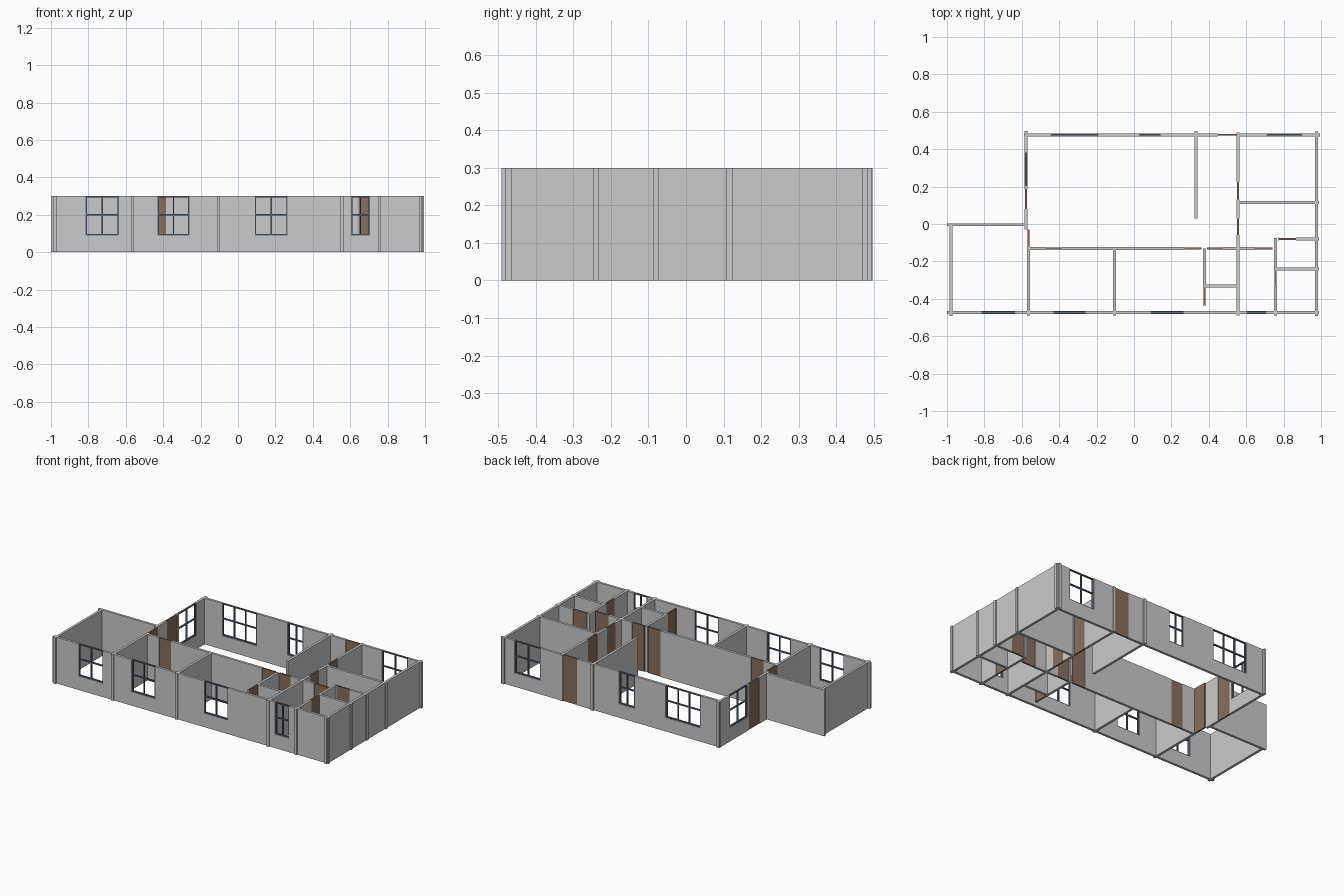
import bpy, bmesh
from mathutils import Matrix, Vector

if "Cube" in bpy.data.objects:
    bpy.data.objects.remove(bpy.data.objects["Cube"])

H, T = 0.30, 0.016          # wall height and thickness
SILL, RAIL, BAR = 0.09, 0.20, 0.007


def material(name, rgb):
    m = bpy.data.materials.new(name)
    m.diffuse_color = (*rgb, 1)
    m.use_nodes = True
    m.node_tree.nodes["Principled BSDF"].inputs["Base Color"].default_value = m.diffuse_color
    return m


WOOD = material("door_wood", (0.25, 0.16, 0.11))
FRAME = material("window_frame", (0.12, 0.16, 0.22))


def build(name, boxes, mat=None):
    """One object from a list of (min corner, max corner) boxes."""
    bm = bmesh.new()
    for lo, hi in boxes:
        lo, hi = Vector(lo), Vector(hi)
        bmesh.ops.create_cube(bm, size=1, matrix=Matrix.Translation((lo + hi) / 2)
                              @ Matrix.Diagonal((*(hi - lo), 1)))
    me = bpy.data.meshes.new(name)
    bm.to_mesh(me)
    bm.free()
    ob = bpy.data.objects.new(name, me)
    bpy.context.collection.objects.link(ob)
    if mat:
        me.materials.append(mat)


def span(axis, pos, a, b, z0, z1, thick):
    """Box running along one axis from a to b, centred on pos across it."""
    p, q = pos - thick / 2, pos + thick / 2
    if axis == "x":
        return (a, p, z0), (b, q, z1)
    return (p, a, z0), (q, b, z1)


def wall(name, axis, pos, start, end, doors=(), windows=()):
    """Wall with full-height door panels and open-topped barred windows."""
    solid, cursor = [], start
    for a, b in sorted([*doors, *[w[:2] for w in windows]]):
        if a > cursor:
            solid.append(span(axis, pos, cursor, a, 0, H, T))
        cursor = b
    if end > cursor:
        solid.append(span(axis, pos, cursor, end, 0, H, T))
    solid += [span(axis, pos, a, b, 0, SILL, T) for a, b, _ in windows]
    build(name, solid)
    for a, b in doors:
        build(name + "_door", [span(axis, pos, a, b, 0, H, 0.010)], WOOD)
    for a, b, cols in windows:
        bars = [span(axis, pos, a, b, z - BAR / 2, z + BAR / 2, 0.010)
                for z in (SILL + BAR / 2, RAIL, H - BAR / 2)]
        for i in range(cols + 1):
            c = a + BAR / 2 + (b - a - BAR) * i / cols
            bars.append(span(axis, pos, c - BAR / 2, c + BAR / 2, SILL, H, 0.010))
        build(name + "_window", bars, FRAME)


# outer walls
wall("front_wall", "x", -0.473, -1.0, 0.99,
     windows=[(-0.815, -0.637, 2), (-0.43, -0.26, 2), (0.09, 0.265, 2), (0.605, 0.705, 2)])
wall("back_wall", "x", 0.477, -0.587, 0.995, doors=[(0.447, 0.55)],
     windows=[(-0.445, -0.193, 3), (0.03, 0.143, 2), (0.71, 0.897, 2)])
wall("right_wall", "y", 0.975, -0.492, 0.495)
wall("left_wall", "y", -0.979, -0.492, 0.0)
wall("left_step_wall", "x", -0.004, -1.0, -0.57)
wall("left_rear_wall", "y", -0.577, -0.03, 0.497,
     doors=[(0.08, 0.187)], windows=[(0.203, 0.383, 2)])

# long corridor walls
wall("corridor_wall", "x", -0.13, -0.57, 0.36, doors=[(-0.472, -0.385), (0.27, 0.36)])
wall("hall_wall", "x", -0.13, 0.39, 0.74, doors=[(0.39, 0.475), (0.645, 0.74)])

# partitions running front to back
wall("left_partition", "y", -0.564, -0.49, -0.03, doors=[(-0.12, -0.03)])
wall("middle_partition", "y", -0.103, -0.49, -0.125)
wall("rear_partition", "y", 0.332, 0.03, 0.497)
wall("closet_partition", "y", 0.377, -0.435, -0.13, doors=[(-0.43, -0.34)])
wall("right_partition", "y", 0.557, -0.49, 0.49, doors=[(-0.06, 0.03), (0.13, 0.225)])
wall("bath_partition", "y", 0.757, -0.49, -0.075, doors=[(-0.335, -0.25)])

# short partitions running side to side
wall("closet_divider", "x", -0.332, 0.377, 0.557)
wall("bath_divider", "x", -0.24, 0.757, 0.99)
wall("bath_rear_wall", "x", -0.08, 0.77, 0.99, doors=[(0.775, 0.865)])
wall("bedroom_divider", "x", 0.116, 0.557, 0.99)
